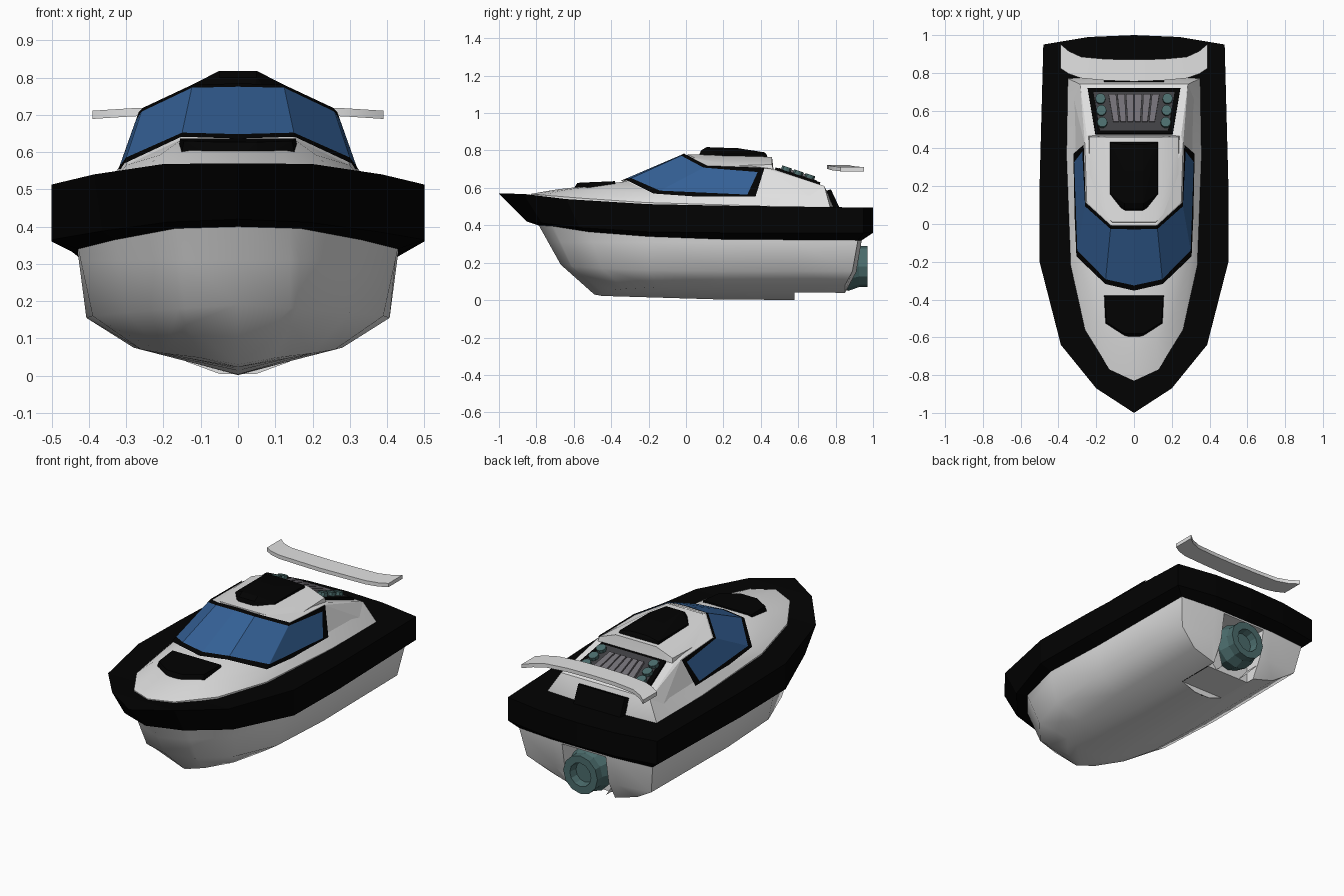
import bpy, bmesh, math
from mathutils import Vector

if "Cube" in bpy.data.objects:
    bpy.data.objects.remove(bpy.data.objects["Cube"])


def material(name, rgb):
    m = bpy.data.materials.new(name)
    m.diffuse_color = (*rgb, 1)
    m.use_nodes = True
    m.node_tree.nodes["Principled BSDF"].inputs["Base Color"].default_value = m.diffuse_color
    return m


WHITE = material("white paint", (0.76, 0.76, 0.76))
BLACK = material("black rubber", (0.0006, 0.0006, 0.0006))
BLUE = material("blue glass", (0.035, 0.12, 0.31))
TEAL = material("teal metal", (0.07, 0.15, 0.15))
DARK = material("dark engine grey", (0.05, 0.05, 0.055))
GREY = material("engine grey", (0.17, 0.16, 0.18))


def finish(bm, name, mats, smooth=None):
    bmesh.ops.recalc_face_normals(bm, faces=bm.faces[:])
    me = bpy.data.meshes.new(name)
    bm.to_mesh(me)
    bm.free()
    for m in mats:
        me.materials.append(m)
    ob = bpy.data.objects.new(name, me)
    bpy.context.collection.objects.link(ob)
    if smooth:
        bpy.ops.object.select_all(action='DESELECT')
        ob.select_set(True)
        bpy.context.view_layer.objects.active = ob
        bpy.ops.object.shade_smooth_by_angle(angle=math.radians(smooth))
    return ob


def block(name, pts, mat, mirror=True, smooth=None):
    """Faceted solid: convex hull of points, mirrored across x = 0."""
    bm = bmesh.new()
    allp = set(pts) | ({(-x, y, z) for x, y, z in pts} if mirror else set())
    for p in sorted(allp):
        bm.verts.new(p)
    r = bmesh.ops.convex_hull(bm, input=bm.verts[:])
    junk = {g for g in r["geom_interior"] + r["geom_unused"] if isinstance(g, bmesh.types.BMVert)}
    bmesh.ops.delete(bm, geom=list(junk), context='VERTS')
    bmesh.ops.dissolve_limit(bm, angle_limit=0.02, verts=bm.verts[:], edges=bm.edges[:])
    return finish(bm, name, [mat], smooth)


def stack(loops, cap_end=True):
    """Skin a stack of mirrored outlines, each given as bow-to-stern half."""
    bm = bmesh.new()
    rings = []
    for half in loops:
        full = half + [(-x, y, z) for x, y, z in half[-2:0:-1]]
        rings.append([bm.verts.new(p) for p in full])
    n = len(rings[0])
    for a, b in zip(rings, rings[1:]):
        for i in range(n):
            j = (i + 1) % n
            bm.faces.new((a[i], a[j], b[j], b[i]))
    for ring in [rings[0]] + ([rings[-1]] if cap_end else []):
        for i in range(n // 2):
            quad = [ring[i], ring[i + 1], ring[-i - 1], ring[-i % n]]
            bm.faces.new(list(dict.fromkeys(quad)))
    bmesh.ops.remove_doubles(bm, verts=bm.verts[:], dist=1e-4)
    return bm


# Bumper outlines: outer top, outer bottom, inner bottom
top = [(0, -1, .57), (.2, -.87, .568), (.387, -.64, .54), (.5, -.2, .513),
       (.5, .2, .505), (.48, .95, .495), (.24, .99, .495), (0, 1, .495)]
low = [(0, -.85, .42), (.19, -.77, .412), (.365, -.57, .388), (.5, -.2, .365),
       (.5, .2, .36), (.48, .95, .36), (.24, .99, .36), (0, 1, .36)]
inner = [(0, -.79, .40), (.17, -.71, .395), (.33, -.52, .365), (.43, -.2, .34),
         (.43, .2, .325), (.43, .92, .32), (.2, .94, .32), (0, .94, .32)]
finish(stack([top, low, inner]), "bumper", [BLACK])

# Hull: rim, chine, bilge and keel line
rim = [(x, y, z + .005) for x, y, z in inner]
chine = [(0, -.67, .19), (.16, -.61, .18), (.3, -.45, .17), (.39, -.2, .16),
         (.407, .2, .155), (.40, .89, .155), (.2, .91, .15), (0, .91, .15)]
bilge = [(0, -.49, .03), (.1, -.45, .048), (.2, -.33, .06), (.26, -.15, .07),
         (.28, .2, .075), (.28, .85, .08), (.15, .85, .042), (0, .85, .012)]
keel = [(0, y, max(0, .012 - .03 * (y + .1))) for _, y, _ in bilge]
keel[0] = bilge[0]
bm = stack([rim, chine, bilge, keel], cap_end=False)

# Open the stern in the middle for the jet tunnel
W = .14
for co, no in (((W, 0, 0), (1, 0, 0)), ((-W, 0, 0), (1, 0, 0)),
               ((0, .58, 0), (0, 1, 0)), ((0, 0, .31), (0, 0, 1))):
    bmesh.ops.bisect_plane(bm, geom=bm.verts[:] + bm.edges[:] + bm.faces[:], plane_co=co, plane_no=no)


def in_tunnel(f):
    c = f.calc_center_median()
    return abs(c.x) < W and c.y > .58 and c.z < .31


bmesh.ops.delete(bm, geom=[f for f in bm.faces if in_tunnel(f)], context='FACES')
finish(bm, "hull", [WHITE], 50)

# Tunnel lining: shallow notch, front wall, ceiling, sides and chamfers
bm = bmesh.new()
path = [(.58, .005), (.58, .038), (.80, .038), (.80, .31), (.94, .31)]
for (y0, z0), (y1, z1) in zip(path, path[1:]):
    xs = .05 if z0 < .01 else W
    bm.faces.new([bm.verts.new(p) for p in ((-xs, y0, z0), (xs, y0, z0), (W, y1, z1), (-W, y1, z1))])
for s in (-1, 1):
    bm.faces.new([bm.verts.new((s * W, y, z)) for y, z in
                  ((.80, .038), (.85, .038), (.91, .15), (.938, .31), (.80, .31))])
    bm.faces.new([bm.verts.new(p) for p in ((s * W, .80, .11), (s * .08, .80, .038),
                                            (s * .08, .85, .038), (s * W, .89, .11))])
finish(bm, "jet_tunnel", [WHITE])

# Jet nozzle turned around the y axis
bm = bmesh.new()
prof = [(0, .79), (.11, .79), (.13, .87), (.11, .925), (.11, .97), (.068, .97), (.06, .925), (0, .925)]
vs = [bm.verts.new((r, y, .18)) for r, y in prof]
es = [bm.edges.new(p) for p in zip(vs, vs[1:])]
bmesh.ops.spin(bm, geom=vs + es, cent=(0, 0, .18), axis=(0, 1, 0), angle=math.tau, steps=12)
bmesh.ops.remove_doubles(bm, verts=bm.verts[:], dist=1e-4)
finish(bm, "jet_nozzle", [TEAL])

# Cabin: lower body with foredeck, upper body, roof
sill = [(0, -.35, .63), (.15, -.315, .635), (.30, -.17, .565), (.322, .365, .53)]
head = [(0, -.005, .778), (.12, -.005, .775), (.25, .115, .715), (.26, .42, .705)]
base = [(0, -.83, .568), (.13, -.77, .562), (.26, -.56, .545), (.335, -.22, .522),
        (.357, .36, .505), (.35, .77, .50), (0, .79, .50)]
rear = (.285, .74, .61)
foredeck = [(0, -.69, .592), (.12, -.63, .592), (.21, -.48, .592)]
block("lower_cabin", base + [(x, y, .45) for x, y, _ in base] + foredeck + sill + [rear],
      WHITE, smooth=22)
block("upper_cabin", sill + head + [(.25, .47, .70), rear, (.345, .77, .49)], WHITE)
block("roof", [(.115, .005, .76), (.115, .01, .78), (.235, .13, .69), (.235, .13, .715),
               (.245, .47, .68), (.235, .46, .725), (.13, .46, .765)], WHITE, smooth=22)

# Wraparound window: black frame cells around blue glass cells
bm = bmesh.new()
bottoms, tops = (.08, .08, .11, .17), (.94, .94, .93, .86)
cols = [[Vector(a).lerp(Vector(b), t) for t in (0, lo, hi, 1)]
        for a, b, lo, hi in zip(sill, head, bottoms, tops)]
cols.insert(3, [a.lerp(b, .91) for a, b in zip(cols[2], cols[3])])
cols = [[Vector((-p.x, p.y, p.z)) for p in c] for c in cols[:0:-1]] + cols
grid = [[bm.verts.new(p) for p in c] for c in cols]
for i in range(len(grid) - 1):
    for k in range(3):
        f = bm.faces.new((grid[i][k], grid[i + 1][k], grid[i + 1][k + 1], grid[i][k + 1]))
        f.material_index = int(k == 1 and 0 < i < len(grid) - 2)
bm.normal_update()
for v, n in [(v, v.normal.copy()) for v in bm.verts]:
    v.co += n * .007
finish(bm, "cabin_window", [BLACK, BLUE])

# Black hatches and rear plate
block("roof_hatch", [(.13, .44, .75), (.13, .15, .75), (.09, .09, .75), (.04, .06, .75),
                     (.125, .43, .78), (.125, .16, .78), (.05, .08, .80),
                     (.05, .11, .818), (.05, .28, .812), (.05, .42, .79)], BLACK)
block("foredeck_hatch", [(.165, -.375, .59), (.155, -.53, .58), (.05, -.6, .58), (0, -.612, .58),
                         (.155, -.38, .636), (.145, -.52, .63), (.05, -.58, .627)], BLACK)
block("rear_plate", [(.16, .75, .585), (.16, .79, .49), (.15, .775, .592), (.15, .82, .495)], BLACK)


# Engine bay on the sloping rear deck
def deck_plate(name, corners, h0, h1, mat, mirror=True):
    block(name, [(x, y + h * .316, .70 - .333 * (y - .47) + h * .95)
                 for x, y in corners for h in (h0, h1)], mat, mirror)


deck_plate("engine_frame", [(.205, .475), (.245, .715)], -.01, .012, BLACK)
deck_plate("engine_floor", [(.18, .49), (.215, .695)], 0, .015, DARK)
for i in range(6):
    a, b = (i - 2.5) * .038, (i - 2.5) * .046
    deck_plate("engine_slat", [(a - .015, .535), (a + .015, .535), (b - .02, .68), (b + .02, .68)],
               .012, .028, GREY, False)
for side in (-1, 1):
    for x, y in ((.168, .53), (.173, .593), (.178, .655)):
        circle = [(side * x + .027 * math.cos(k * math.tau / 10), y + .027 * math.sin(k * math.tau / 10))
                  for k in range(10)]
        deck_plate("engine_cylinder", circle, .005, .034, TEAL, False)

# Floating rear spoiler
bm = bmesh.new()
half = [(0, .755, .87, .722), (.15, .76, .873, .722), (.28, .772, .885, .718),
        (.345, .795, .915, .714), (.39, .825, .953, .711)]
line = [(-x, f, b, z) for x, f, b, z in half[:0:-1]] + half
rings = [[bm.verts.new(p) for p in ((x, f, z), (x, b, z), (x, b, z - .022), (x, f, z - .022))]
         for x, f, b, z in line]
for p, q in zip(rings, rings[1:]):
    for i in range(4):
        bm.faces.new((p[i], p[i - 1], q[i - 1], q[i]))
bm.faces.new(rings[0])
bm.faces.new(rings[-1])
finish(bm, "spoiler", [WHITE], 30)
